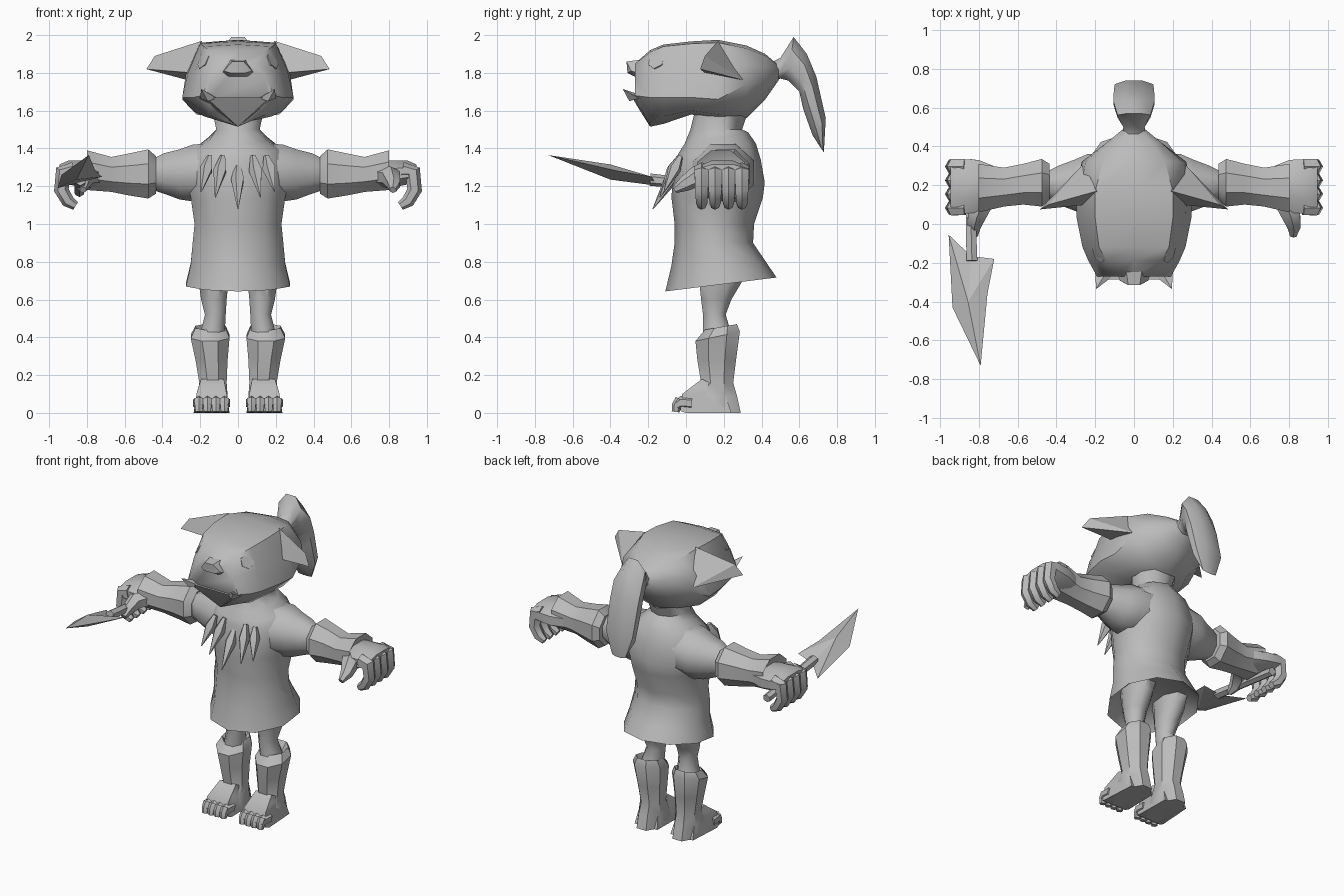
import bpy, bmesh, math
from mathutils import Vector

grey = bpy.data.materials.new("clay_grey")
grey.diffuse_color = (0.5, 0.5, 0.5, 1)


def finish(name, bm, mirror=False, angle=50):
    bmesh.ops.recalc_face_normals(bm, faces=bm.faces)
    me = bpy.data.meshes.new(name)
    bm.to_mesh(me)
    bm.free()
    me.materials.append(grey)
    ob = bpy.data.objects.new(name, me)
    bpy.context.collection.objects.link(ob)
    bpy.ops.object.select_all(action='DESELECT')
    ob.select_set(True)
    bpy.context.view_layer.objects.active = ob
    bpy.ops.object.shade_smooth_by_angle(angle=math.radians(angle))
    if mirror:
        ob.modifiers.new("mirror", 'MIRROR').use_mirror_merge = False
    return ob


def loft(name, rings, mirror=False, angle=50):
    """Skin a list of equal-length point rings and cap both ends."""
    bm = bmesh.new()
    vs = [[bm.verts.new(p) for p in r] for r in rings]
    n = len(vs[0])
    for a, b in zip(vs, vs[1:]):
        for i in range(n):
            j = (i + 1) % n
            bm.faces.new((a[i], a[j], b[j], b[i]))
    bm.faces.new(vs[0][::-1])
    bm.faces.new(vs[-1])
    return finish(name, bm, mirror, angle)


def solid(name, pts, mirror=False, angle=20):
    bm = bmesh.new()
    for p in pts:
        bm.verts.new(p)
    bmesh.ops.convex_hull(bm, input=bm.verts)
    return finish(name, bm, mirror, angle)


def turn(n):
    """Unit polygon with flat sides facing the axes."""
    k = 1 / math.cos(math.pi / n)
    return [(k * math.cos(2 * math.pi * (i + .5) / n),
             k * math.sin(2 * math.pi * (i + .5) / n)) for i in range(n)]


def ring_z(z, x0, x1, y0, y1, n=8, tilt=0):
    return [((x0 + x1) / 2 + c * (x1 - x0) / 2, (y0 + y1) / 2 + s * (y1 - y0) / 2,
             z + tilt * s) for c, s in turn(n)]


def ring_x(x, y0, y1, z0, z1, n=8):
    return [(x, (y0 + y1) / 2 + c * (y1 - y0) / 2, (z0 + z1) / 2 + s * (z1 - z0) / 2)
            for c, s in turn(n)]


def tube(name, path, radii, n=6, mirror=False, side=(0, 1, 0)):
    """Bent tapered tube; side is the fixed cross axis."""
    path, side = [Vector(p) for p in path], Vector(side)
    rings = []
    for i, p in enumerate(path):
        t = path[min(i + 1, len(path) - 1)] - path[max(i - 1, 0)]
        up = t.cross(side).normalized()
        w = up.cross(t).normalized()
        rings.append([p + (w * c + up * s) * radii[i] for c, s in turn(n)])
    return loft(name, rings, mirror)


# Head: half sections (x, z) from crown to chin at each depth
sections = [
    (-.27, [(0, 1.85), (.08, 1.85), (.15, 1.77), (.19, 1.68), (.15, 1.66), (0, 1.65)]),
    (-.19, [(0, 1.92), (.14, 1.91), (.20, 1.80), (.235, 1.67), (.15, 1.58), (0, 1.515)]),
    (-.12, [(0, 1.95), (.18, 1.94), (.23, 1.80), (.265, 1.67), (.18, 1.57), (0, 1.53)]),
    (.03, [(0, 1.967), (.20, 1.955), (.265, 1.80), (.295, 1.67), (.24, 1.60), (0, 1.58)]),
    (.17, [(0, 1.975), (.20, 1.96), (.275, 1.80), (.295, 1.66), (.22, 1.58), (0, 1.55)]),
    (.32, [(0, 1.945), (.16, 1.93), (.25, 1.84), (.27, 1.74), (.16, 1.60), (0, 1.56)]),
    (.42, [(0, 1.90), (.09, 1.89), (.14, 1.83), (.14, 1.75), (.09, 1.69), (0, 1.66)]),
    (.49, [(0, 1.84), (.04, 1.84), (.055, 1.82), (.055, 1.79), (.04, 1.77), (0, 1.76)]),
]
loft("head", [[(x, y, z) for x, z in h] + [(-x, y, z) for x, z in h[-2:0:-1]]
              for y, h in sections])

# Lower lip ledge, nose, tusks and eyes
solid("lower_lip", [(s * x, y, z) for s in (1, -1) for x, y, z in
                    [(.17, -.285, 1.67), (.20, -.25, 1.67), (.25, -.08, 1.665),
                     (.14, -.27, 1.645), (.22, -.08, 1.63), (0, -.19, 1.515), (.08, -.25, 1.61)]])
solid("nose", [(s * x, y, z) for s in (1, -1) for x, y, z in
               [(.03, -.315, 1.86), (.075, -.29, 1.81), (.04, -.31, 1.80),
                (.085, -.25, 1.80), (.04, -.24, 1.87), (.05, -.26, 1.775)]], angle=40)
solid("tusk", [(.195, -.335, 1.715), (.11, -.27, 1.665), (.20, -.25, 1.665),
               (.16, -.30, 1.65), (.15, -.26, 1.69)], mirror=True)
n_eye = Vector((.78, -.42, .46)).normalized()
u_eye = n_eye.cross((0, 0, 1)).normalized()
v_eye = u_eye.cross(n_eye)
loft("eye", [[Vector((.178, -.155, 1.862)) + n_eye * d + (u_eye * c + v_eye * s) * .042
              for c, s in turn(6)] for d in (0, .009)], mirror=True)

# Ears
solid("ear", [(.19, .17, 1.97), (.26, .31, 1.76), (.24, .10, 1.80),
              (.44, .10, 1.89), (.485, .075, 1.82)], mirror=True)

# Ponytail: upper and lower outline points (y, z) with half width
tail = [((.46, 1.86), (.46, 1.75), .06), ((.50, 1.88), (.50, 1.77), .055),
        ((.57, 1.99), (.54, 1.76), .085), ((.64, 1.90), (.60, 1.70), .105),
        ((.69, 1.78), (.62, 1.61), .105), ((.74, 1.56), (.67, 1.47), .10),
        ((.73, 1.38), (.715, 1.40), .05)]
rings = []
for p, q, w in tail:
    p, q = Vector((0, *p)), Vector((0, *q))
    rings.append([(p + q) / 2 + (p - q) / 2 * s + Vector((w * c, 0, 0))
                  for c, s in turn(8)])
loft("ponytail", rings)

# Neck and tunic, ending in a flared hem with a hollow underside
body = [(1.62, .14, .06, .33, 0), (1.50, .115, .03, .29, 0), (1.455, .15, .0, .32, .03),
        (1.40, .22, -.03, .36, .025), (1.34, .27, -.04, .385, 0), (1.22, .27, -.06, .405, 0),
        (1.14, .25, -.065, .395, 0), (1.0, .23, -.05, .35, 0), (.90, .24, -.05, .345, 0),
        (.79, .25, -.065, .41, .01), (.68, .275, -.095, .465, .035),
        (.74, .22, -.04, .39, .02)]
loft("tunic", [ring_z(z, -w, w, y0, y1, 10, t) for z, w, y0, y1, t in body])

# Necklace fangs
for x0, z0, x1, z1 in [(-.15, 1.36, -.195, 1.17), (-.08, 1.36, -.12, 1.14),
                       (0, 1.32, 0, 1.08), (.08, 1.36, .12, 1.14), (.15, 1.36, .195, 1.17)]:
    a, b = Vector((x0, -.03, z0)), Vector((x1, -.175 + abs(x1) * .3, z1))
    tube("necklace_fang", [a, a.lerp(b, .35), b], [.012, .03, .002], 5, side=(1, 0, 0))

# Sleeves
loft("sleeve", [ring_x(*r) for r in [
    (.12, .02, .36, 1.13, 1.43), (.24, .04, .36, 1.12, 1.42), (.31, .07, .33, 1.13, 1.395),
    (.39, .10, .30, 1.16, 1.375), (.45, .13, .27, 1.18, 1.345)]], mirror=True)

# Gauntlets with thick cuff and flared wrist
loft("gauntlet", [ring_x(*r) for r in [
    (.435, .12, .31, 1.16, 1.36), (.475, .09, .335, 1.135, 1.395),
    (.57, .10, .31, 1.15, 1.375), (.67, .09, .29, 1.17, 1.355),
    (.80, .06, .31, 1.18, 1.39), (.77, .10, .28, 1.21, 1.34)]], mirror=True, angle=35)

# Hands
loft("palm", [ring_x(*r) for r in [
    (.70, .10, .29, 1.19, 1.32), (.80, .06, .33, 1.19, 1.335),
    (.90, .05, .335, 1.21, 1.335), (.945, .06, .33, 1.24, 1.315)]], mirror=True)
for i in range(4):
    y = .083 + .071 * i
    tube("finger", [(.87, y, 1.285), (.925, y, 1.275), (.935, y, 1.18), (.90, y, 1.12),
                    (.86, y, 1.095)], [.037, .038, .034, .030, .020], 6, True)
tube("thumb", [(.77, .12, 1.25), (.81, .05, 1.25), (.825, -.01, 1.21), (.82, -.06, 1.18)],
     [.05, .048, .034, .016], 6, True, side=(1, 0, 0))

# Dagger in one hand
tube("dagger_handle", [(-.84, .33, 1.17), (-.84, 0, 1.215), (-.835, -.19, 1.235)],
     [.024, .026, .028], 6, side=(1, 0, 0))
blade = [(-.955, -.055, 1.19), (-.935, -.43, 1.26), (-.79, -.73, 1.365),
         (-.755, -.36, 1.28), (-.72, -.18, 1.25), (-.84, -.165, 1.22)]
bm = bmesh.new()
rim = [bm.verts.new(p) for p in blade]
for z in (1.315, 1.235):
    mid = bm.verts.new((-.855, -.40, z))
    for i in range(6):
        bm.faces.new((rim[i], rim[(i + 1) % 6], mid))
finish("dagger_blade", bm, angle=15)

# Legs, boots and toes
loft("leg", [ring_z(*r) for r in [
    (.80, .03, .22, .05, .33), (.70, .05, .21, .07, .30), (.60, .06, .195, .08, .24),
    (.52, .065, .175, .09, .21), (.42, .07, .20, .09, .24)]], mirror=True)
loft("boot", [ring_z(*r) for r in [
    (.42, .08, .20, .11, .24, 8), (.455, .065, .225, .10, .27, 8, .015),
    (.405, .045, .25, .05, .285, 8, .025), (.28, .055, .225, .06, .265, 8),
    (.16, .06, .205, .08, .25, 8), (.09, .055, .215, .03, .27, 8),
    (0, .05, .22, .0, .29, 8)]], mirror=True, angle=35)
solid("foot", [(x, y, z) for x0, x1, y, z in [
    (.05, .22, .24, 0), (.045, .235, .0, 0), (.05, .23, -.03, .01), (.06, .22, -.02, .10),
    (.065, .21, .03, .135), (.075, .195, .085, .18), (.07, .205, .2, .12)]
    for x in (x0, x1)], mirror=True, angle=50)
for i in range(4):
    x = .072 + .045 * i
    tube("toe", [(x, .03, .05), (x, -.025, .055), (x, -.06, .035)],
         [.03, .03, .018], 6, True, side=(1, 0, 0))
    tube("toe_tip", [(x, -.03, .07), (x, -.05, .04), (x, -.055, .005)],
         [.024, .022, .018], 6, True, side=(1, 0, 0))
